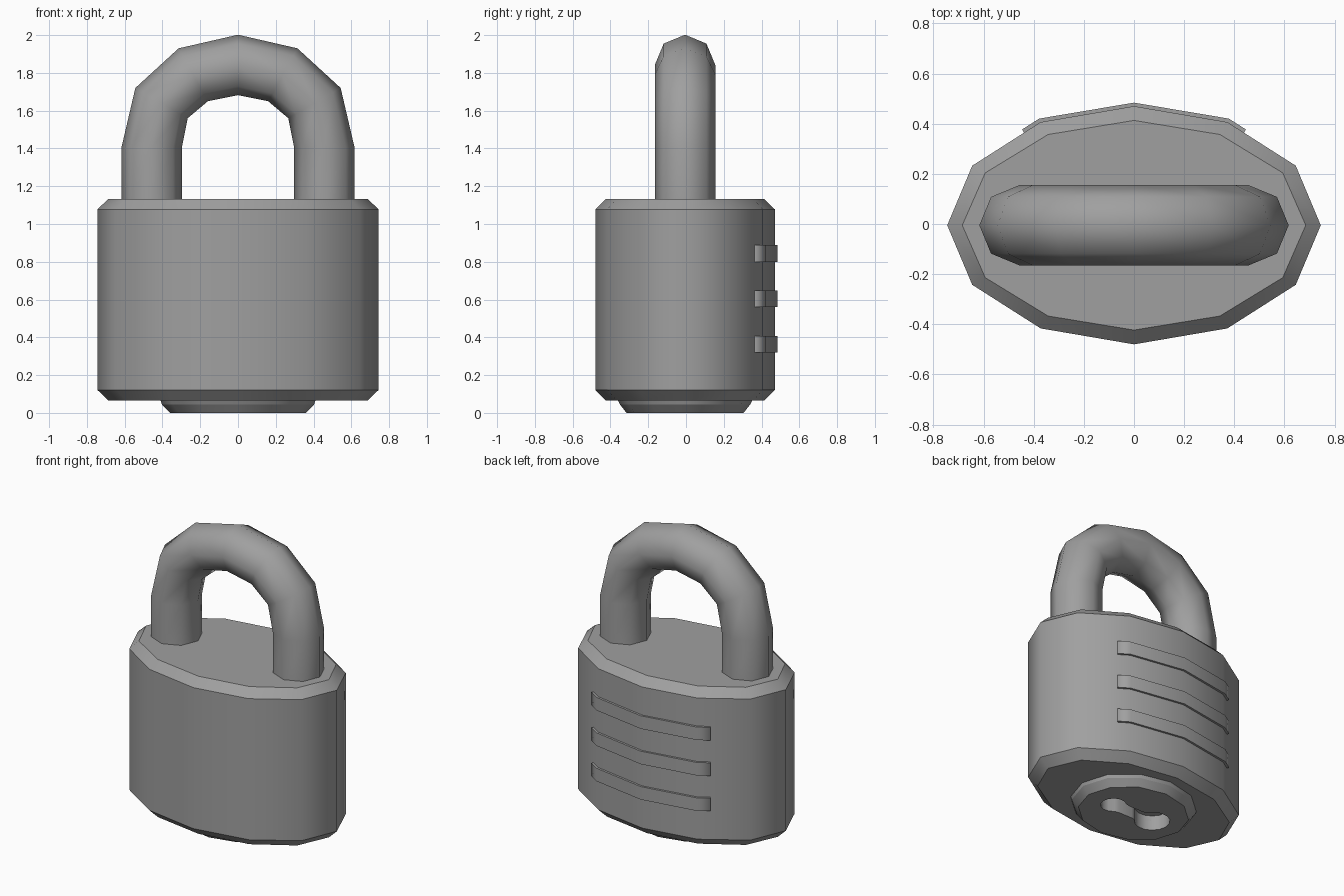
import bpy, bmesh
from math import sin, cos, pi, radians

cube = bpy.data.objects.get("Cube")
if cube:
    bpy.data.objects.remove(cube)

CY = -0.005   # depth centre of body and shackle

steel = bpy.data.materials.new("grey steel")
steel.use_nodes = True
grey = (0.35, 0.35, 0.35, 1)
steel.diffuse_color = grey
steel.node_tree.nodes["Principled BSDF"].inputs["Base Color"].default_value = grey


def ellipse(a, b, z, n=12):
    return [(a * cos(2 * pi * i / n), CY + b * sin(2 * pi * i / n), z) for i in range(n)]


def loft(name, rings, sharp_rims=True):
    """Skin a stack of closed rings, cap both ends, and smooth the sides."""
    bm = bmesh.new()
    loops = [[bm.verts.new(p) for p in ring] for ring in rings]
    for low, high in zip(loops, loops[1:]):
        for i in range(len(low)):
            j = (i + 1) % len(low)
            bm.faces.new((low[i], low[j], high[j], high[i])).smooth = True
    bm.faces.new(loops[0][::-1])
    bm.faces.new(loops[-1])
    bmesh.ops.recalc_face_normals(bm, faces=bm.faces)
    for e in bm.edges:
        if sharp_rims and abs(e.verts[0].co.z - e.verts[1].co.z) < 1e-5:
            e.smooth = False
    mesh = bpy.data.meshes.new(name)
    bm.to_mesh(mesh)
    bm.free()
    mesh.materials.append(steel)
    obj = bpy.data.objects.new(name, mesh)
    bpy.context.collection.objects.link(obj)
    return obj


# Chamfered oval body
body = loft("body", [ellipse(0.685, 0.418, 0.065), ellipse(0.745, 0.475, 0.122),
                     ellipse(0.745, 0.475, 1.078), ellipse(0.685, 0.418, 1.133)])

# Lock cylinder cap under the body
cap = loft("lock_cap", [ellipse(0.36, 0.31, 0), ellipse(0.403, 0.345, 0.045),
                        ellipse(0.41, 0.355, 0.065), ellipse(0.41, 0.355, 0.15)])

# Keyhole pocket: large round end, slot, small round end
half = [(-0.15 + 0.11 * cos(radians(t)), 0.11 * sin(radians(t))) for t in range(180, 20, -25)]
half += [(-0.03, 0.05), (0.07, 0.05)]
half += [(0.16 + 0.08 * cos(radians(t)), 0.08 * sin(radians(t))) for t in range(135, -1, -27)]
outline = half + [(x, -y) for x, y in half[-2:0:-1]]
cutter = loft("keyhole_cutter", [[(x, CY + y, z) for x, y in outline] for z in (-0.05, 0.1)])
cutter.hide_render = True
cutter.hide_viewport = True
for part in (body, cap):
    mod = part.modifiers.new("keyhole", 'BOOLEAN')
    mod.operation = 'DIFFERENCE'
    mod.solver = 'EXACT'
    mod.object = cutter

# Three raised bands wrapped around the back
rim = [(x, y - CY) for x, y, _ in ellipse(0.745, 0.475, 0)[2:5]]
path = [(0.44, 0.368)] + rim + [(-0.44, 0.368)]
outer = [(x * 1.015, CY + y + 0.014) for x, y in path]
inner = [(x * 0.97, CY + y - 0.02) for x, y in reversed(path)]
for i in range(3):
    z = 0.32 + 0.24 * i
    loft(f"back_band_{i + 1}", [[(x, y, h) for x, y in outer + inner] for h in (z, z + 0.088)])

# Bent octagonal shackle
R = 0.16
side = [(0.457, 1.1, 0), (0.457, 1.405, 0), (0.405, 1.64, 30), (0.237, 1.79, 61)]
spine = side + [(0, 1.842, 90)] + [(-x, z, 180 - t) for x, z, t in reversed(side)]
rings = []
for x, z, t in spine:
    n = radians(t)
    rings.append([(x + R * cos(a) * cos(n), CY + R * sin(a), z + R * cos(a) * sin(n))
                  for a in (pi * k / 4 for k in range(8))])
loft("shackle", rings, sharp_rims=False)
